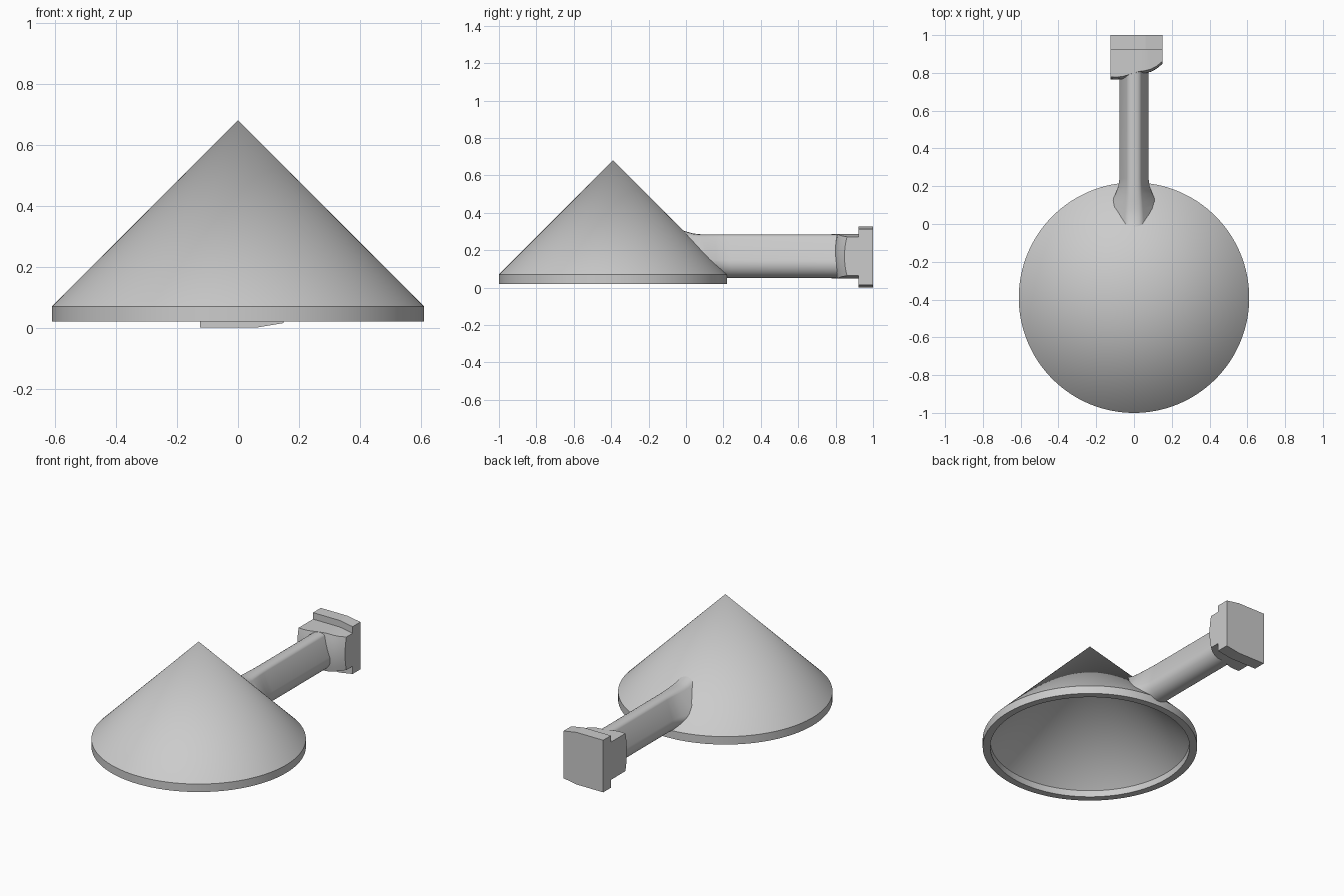
import bpy, bmesh, math
from mathutils import Vector

if "Cube" in bpy.data.objects:
    bpy.data.objects.remove(bpy.data.objects["Cube"], do_unlink=True)

GREY = bpy.data.materials.new("plain grey")
GREY.use_nodes = True
GREY.diffuse_color = (0.6, 0.6, 0.6, 1)
GREY.node_tree.nodes["Principled BSDF"].inputs["Base Color"].default_value = (0.6, 0.6, 0.6, 1)

CONE_Y = -0.39


def finish(name, bm):
    bmesh.ops.remove_doubles(bm, verts=bm.verts, dist=1e-5)
    bmesh.ops.recalc_face_normals(bm, faces=bm.faces)
    mesh = bpy.data.meshes.new(name)
    bm.to_mesh(mesh)
    bm.free()
    mesh.materials.append(GREY)
    obj = bpy.data.objects.new(name, mesh)
    bpy.context.collection.objects.link(obj)
    return obj


def smooth(obj, degrees=30):
    bpy.ops.object.select_all(action='DESELECT')
    obj.select_set(True)
    bpy.context.view_layer.objects.active = obj
    bpy.ops.object.shade_smooth_by_angle(angle=math.radians(degrees))


def revolve(name, profile, steps=128):
    """Spin a radius/height profile about the cone axis."""
    bm = bmesh.new()
    verts = [bm.verts.new((r, CONE_Y, z)) for r, z in profile]
    edges = [bm.edges.new(pair) for pair in zip(verts, verts[1:])]
    bmesh.ops.spin(bm, geom=verts + edges, cent=(0, CONE_Y, 0), axis=(0, 0, 1),
                   angle=math.tau, steps=steps)
    return finish(name, bm)


def loft(name, sections):
    """Skin closed rings of equal size and cap both ends."""
    bm = bmesh.new()
    rings = [[bm.verts.new(p) for p in ring] for ring in sections]
    n = len(rings[0])
    for a, b in zip(rings, rings[1:]):
        for i in range(n):
            j = (i + 1) % n
            bm.faces.new((a[i], a[j], b[j], b[i]))
    bm.faces.new(rings[0])
    bm.faces.new(rings[-1])
    return finish(name, bm)


# Hollow cone with a short upright rim
cone = revolve("cone_shell", [(0, 0.68), (0.61, 0.07), (0.61, 0.02),
                              (0.567, 0.02), (0.567, 0.06), (0, 0.627)])
smooth(cone)

# Arm: round underside, straight leaning sides, crowned top
half = [(0.077 * math.cos(t), 0.127 + 0.077 * math.sin(t))
        for t in [math.radians(-90 + 106 * i / 12) for i in range(13)]]
half += [(0.038, 0.268), (0.032, 0.276), (0.02, 0.282), (0, 0.285)]
outline = half + [(-x, z) for x, z in reversed(half[1:-1])]


def arm_section(y, flare, lift):
    # The flare widens the sides where the arm blends into the cone
    ring = []
    for x, z in outline:
        grow = flare if z < 0.26 else 1 + (flare - 1) * 0.3
        ring.append(Vector((x * grow, y, z + lift * max(0, (z - 0.2) / 0.085))))
    return ring


arm = loft("arm", [arm_section(*s) for s in (
    (0.83, 1, 0), (0.24, 1, 0), (0.2, 1.08, 0), (0.16, 1.27, 0), (0.12, 1.55, 0),
    (0.08, 1.8, 0), (0.04, 1.98, 0.004), (0, 2.1, 0.015), (-0.06, 2.2, 0.035))])

# Trim the arm inside the cone wall
cutter = revolve("arm_cutter", [(0, 0.655), (0.588, 0.067), (0.588, -0.1), (0, -0.1)])
cutter.hide_render = True
cut = arm.modifiers.new("trim", 'BOOLEAN')
cut.operation = 'DIFFERENCE'
cut.solver = 'EXACT'
cut.object = cutter
bpy.context.view_layer.objects.active = arm
bpy.ops.object.modifier_apply(modifier=cut.name)
bpy.data.objects.remove(cutter, do_unlink=True)
smooth(arm)


def taper(x):
    # The right end of the block narrows in height
    return max(0, (x - 0.06) / 0.09) * 0.015


# Block neck: front face curves across its width and bulges at mid height
neck_sections = []
for x, front in ((-0.125, 0.765), (-0.09, 0.764), (-0.06, 0.767), (-0.03, 0.776),
                 (0, 0.787), (0.03, 0.794), (0.06, 0.798), (0.09, 0.806),
                 (0.12, 0.822), (0.15, 0.847)):
    low, high = 0.049 + taper(x), 0.286 - taper(x)
    ring = [(x, 0.94, low), (x, 0.94, high)]
    for i in range(9):
        t = i / 8
        ring.append((x, front + 0.014 * (2 * t - 1) ** 2, high + (low - high) * t))
    neck_sections.append(ring)
smooth(loft("block_neck", neck_sections))

# Block flange at the back
loft("block_flange", [[(x, 0.923, taper(x)), (x, 1, taper(x)),
                       (x, 1, 0.327 - taper(x)), (x, 0.923, 0.327 - taper(x))]
                      for x in (-0.125, 0.06, 0.15)])
